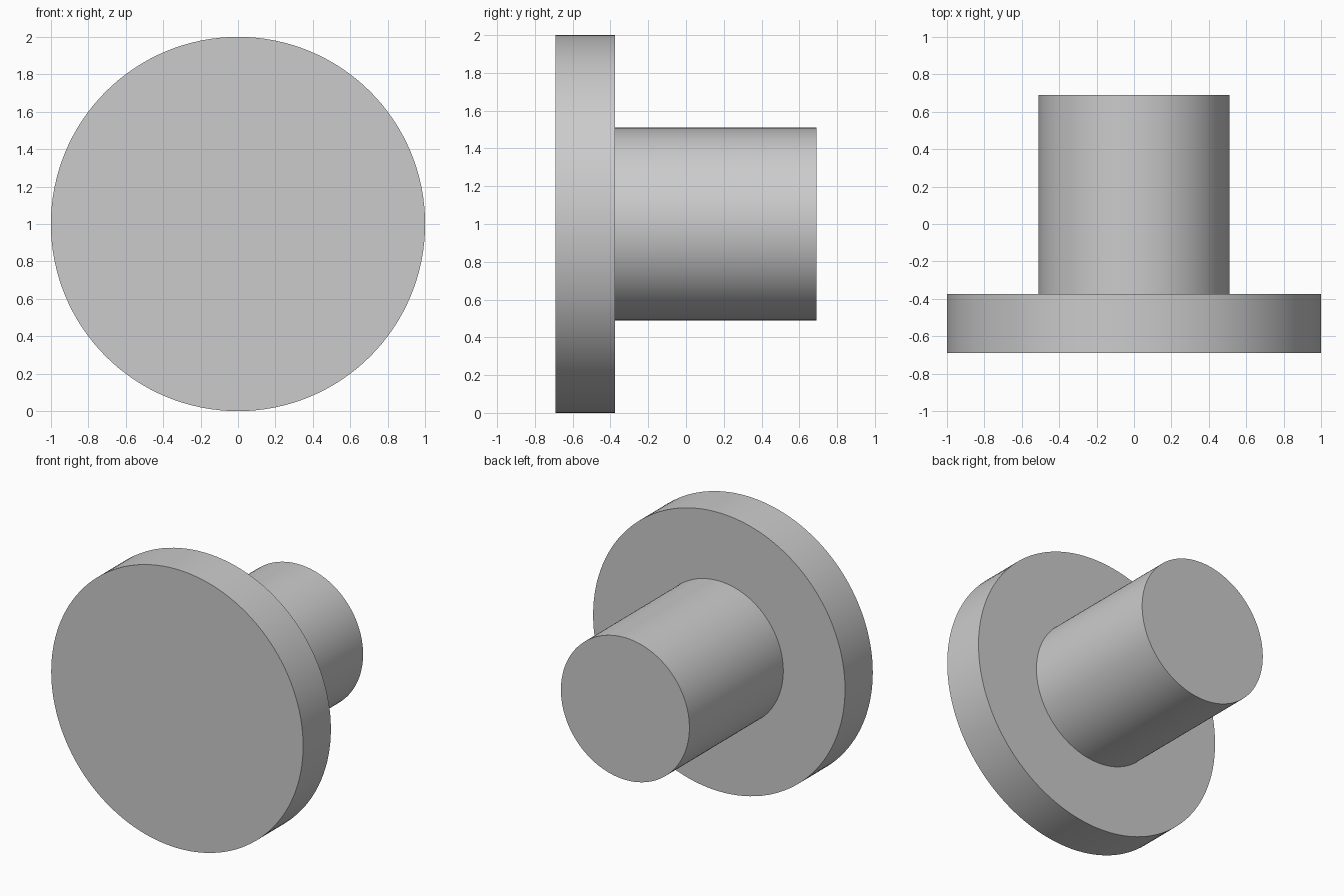
import bpy
import math

cube = bpy.data.objects.get("Cube")
if cube:
    bpy.data.objects.remove(cube, do_unlink=True)

# One plain grey for the whole model
grey = bpy.data.materials.new("plain_grey")
grey.use_nodes = True
colour = (0.6, 0.6, 0.6, 1)
grey.diffuse_color = colour
grey.node_tree.nodes["Principled BSDF"].inputs["Base Color"].default_value = colour


def disc(name, radius, y_front, y_back):
    """Smooth solid cylinder lying along the y axis."""
    bpy.ops.mesh.primitive_cylinder_add(
        vertices=128, radius=radius, depth=y_back - y_front,
        location=(0, (y_front + y_back) / 2, 1), rotation=(math.pi / 2, 0, 0))
    part = bpy.context.object
    part.name = name
    part.data.materials.append(grey)
    bpy.ops.object.shade_smooth_by_angle(angle=math.radians(30))
    return part


# Wide head at the front
disc("round_head", 1.0, -0.69, -0.375)

# Narrower shaft behind it
disc("shaft", 0.51, -0.375, 0.69)
